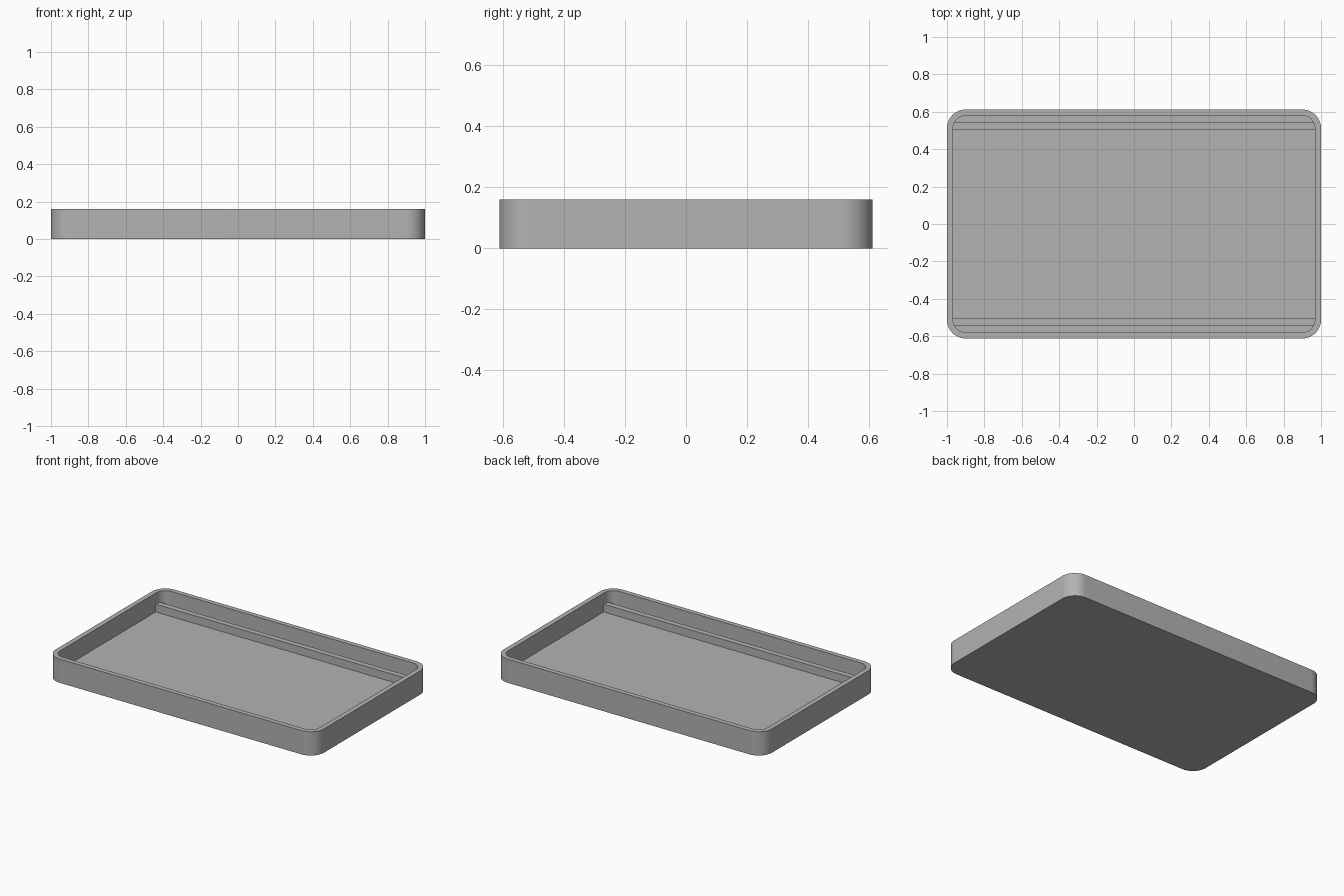
import bpy, bmesh, math

cube = bpy.data.objects.get("Cube")
if cube:
    bpy.data.objects.remove(cube, do_unlink=True)

HALF_X, HALF_Y, HEIGHT = 1.0, 0.612, 0.16
WALL, FLOOR, RADIUS = 0.033, 0.033, 0.1
RAIL_IN, RAIL_OUT, RAIL_TOP = 0.505, 0.542, 0.086

grey = bpy.data.materials.new("plain grey")
grey.use_nodes = True
colour = (0.45, 0.45, 0.45, 1)
grey.diffuse_color = colour
grey.node_tree.nodes["Principled BSDF"].inputs["Base Color"].default_value = colour


def add_object(name, bm):
    bmesh.ops.recalc_face_normals(bm, faces=bm.faces)
    mesh = bpy.data.meshes.new(name)
    bm.to_mesh(mesh)
    bm.free()
    mesh.materials.append(grey)
    obj = bpy.data.objects.new(name, mesh)
    bpy.context.collection.objects.link(obj)
    return obj


def rounded_loop(bm, inset, z, steps=12):
    """Ring of vertices around a rounded rectangle."""
    r = RADIUS - inset
    cx, cy = HALF_X - RADIUS, HALF_Y - RADIUS
    ring = []
    for corner, (sx, sy) in enumerate([(1, 1), (-1, 1), (-1, -1), (1, -1)]):
        for i in range(steps + 1):
            a = math.pi / 2 * (corner + i / steps)
            ring.append(bm.verts.new((sx * cx + r * math.cos(a), sy * cy + r * math.sin(a), z)))
    return ring


# Tray: outer wall, rim, inner wall and floor
bm = bmesh.new()
rings = [rounded_loop(bm, inset, z) for inset, z in
         [(0, 0), (0, HEIGHT), (WALL, HEIGHT), (WALL, FLOOR)]]
for low, high in zip(rings, rings[1:]):
    for i in range(len(low)):
        j = (i + 1) % len(low)
        bm.faces.new((low[i], low[j], high[j], high[i]))
bm.faces.new(rings[0])
bm.faces.new(rings[-1])
tray = add_object("tray", bm)
bpy.ops.object.select_all(action='DESELECT')
tray.select_set(True)
bpy.context.view_layer.objects.active = tray
bpy.ops.object.shade_smooth_by_angle(angle=math.radians(30))

# Rails along both long sides, leaving a slot next to the wall
for name, side in (("front_rail", -1), ("back_rail", 1)):
    bm = bmesh.new()
    bmesh.ops.create_cube(bm, size=1)
    bottom = FLOOR / 2
    bmesh.ops.scale(bm, verts=bm.verts,
                    vec=(2 * (HALF_X - WALL / 2), RAIL_OUT - RAIL_IN, RAIL_TOP - bottom))
    bmesh.ops.translate(bm, verts=bm.verts,
                        vec=(0, side * (RAIL_IN + RAIL_OUT) / 2, (RAIL_TOP + bottom) / 2))
    add_object(name, bm)
